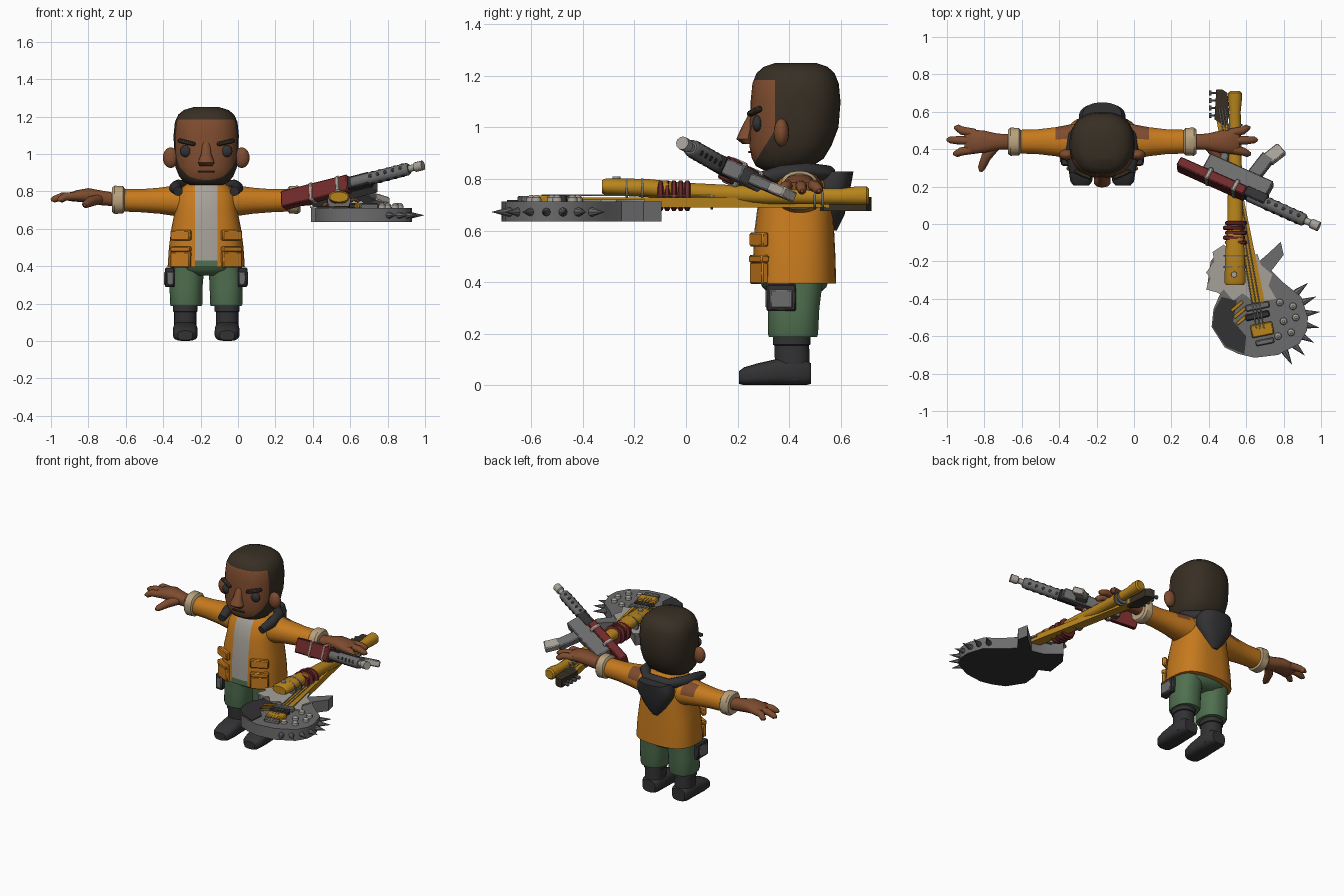
import bpy, bmesh, math
from mathutils import Vector, Matrix

if "Cube" in bpy.data.objects:
    bpy.data.objects.remove(bpy.data.objects["Cube"])

CX, CY = -0.17, 0.42


def mat(name, rgb):
    m = bpy.data.materials.new(name)
    lin = [((c / 255 + 0.055) / 1.055) ** 2.4 for c in rgb]
    m.diffuse_color = (*lin, 1)
    m.use_nodes = True
    m.node_tree.nodes["Principled BSDF"].inputs["Base Color"].default_value = m.diffuse_color
    return m


SKIN = mat("brown skin", (126, 76, 47))
HAIR = mat("dark hair", (56, 47, 36))
ORANGE = mat("orange cloth", (198, 122, 30))
BLACK = mat("charcoal", (50, 50, 52))
GREEN = mat("green cloth", (80, 112, 80))
GREY = mat("mid grey metal", (108, 108, 109))
LIGHT = mat("light grey", (166, 161, 153))
RED = mat("dark red", (112, 42, 42))
GOLD = mat("gold wood", (184, 132, 28))
TAN = mat("tan cuff", (186, 162, 126))


def finish(name, bm, *mats):
    bmesh.ops.recalc_face_normals(bm, faces=bm.faces)
    me = bpy.data.meshes.new(name)
    bm.to_mesh(me)
    bm.free()
    for m in mats:
        me.materials.append(m)
    ob = bpy.data.objects.new(name, me)
    bpy.context.collection.objects.link(ob)
    return ob


def skin_rings(rings):
    bm = bmesh.new()
    vs = [[bm.verts.new(p) for p in r] for r in rings]
    n = len(vs[0])
    for a, b in zip(vs, vs[1:]):
        for i in range(n):
            j = (i + 1) % n
            bm.faces.new((a[i], a[j], b[j], b[i]))
    bm.faces.new(vs[0])
    bm.faces.new(vs[-1])
    bmesh.ops.recalc_face_normals(bm, faces=bm.faces)
    return bm


def loft_bm(axis, stations, n=24, power=2.4):
    """stations: (centre, radius a, radius b), rounded-square rings across one axis"""
    rings = []
    for c, a, b in stations:
        ring = []
        for i in range(n):
            t = 2 * math.pi * (i + 0.5) / n
            u, v = math.cos(t), math.sin(t)
            u = math.copysign(abs(u) ** (2 / power), u) * a
            v = math.copysign(abs(v) ** (2 / power), v) * b
            off = {'X': (0, u, v), 'Y': (u, 0, v), 'Z': (u, v, 0)}[axis]
            ring.append(Vector(c) + Vector(off))
        rings.append(ring)
    return skin_rings(rings)


def loft(name, axis, stations, m, n=24, power=2.4):
    return finish(name, loft_bm(axis, stations, n, power), m)


def tube(name, pts, radii, m, n=12, M=Matrix()):
    pts = [M @ Vector(p) for p in pts]
    rings = []
    for i, p in enumerate(pts):
        d = pts[min(i + 1, len(pts) - 1)] - pts[max(i - 1, 0)]
        q = d.to_track_quat('Z', 'Y')
        rings.append([p + q @ Vector((radii[i] * math.cos(2 * math.pi * k / n),
                                      radii[i] * math.sin(2 * math.pi * k / n), 0)) for k in range(n)])
    return finish(name, skin_rings(rings), m)


def box(name, loc, size, m, rot=(0, 0, 0), M=Matrix(), bevel=0.006):
    from mathutils import Euler
    bm = bmesh.new()
    bmesh.ops.create_cube(bm, size=1)
    bmesh.ops.scale(bm, vec=size, verts=bm.verts)
    b = min(bevel, min(size) * 0.3)
    bmesh.ops.bevel(bm, geom=bm.edges[:], offset=b, segments=1, affect='EDGES')
    bm.transform(M @ Matrix.Translation(loc) @ Euler(rot).to_matrix().to_4x4())
    return finish(name, bm, m)


def ball(name, loc, size, m):
    bm = bmesh.new()
    bmesh.ops.create_uvsphere(bm, u_segments=16, v_segments=10, radius=1)
    bm.transform(Matrix.Translation(loc) @ Matrix.Diagonal((*size, 1)))
    return finish(name, bm, m)


def prism(name, pts, z0, z1, *mats):
    bm = skin_rings([[(x, y, z) for x, y in pts] for z in (z0, z1)])
    for f in bm.faces:
        if len(mats) > 1 and f.normal.z < -0.5:
            f.material_index = 1
    return finish(name, bm, *mats)


def cut(bm, co, no):
    bmesh.ops.bisect_plane(bm, geom=bm.verts[:] + bm.edges[:] + bm.faces[:], plane_co=co, plane_no=no)


# head with hair and beard
rows = [(.835, .37, .09, .07), (.85, .38, .12, .11), (.88, .395, .145, .14), (.93, .405, .165, .16),
        (1.0, .42, .172, .172), (1.1, .425, .175, .175), (1.17, .425, .168, .168),
        (1.21, .425, .15, .152), (1.235, .425, .12, .125), (1.25, .425, .07, .08)]
bm = loft_bm('Z', [((CX, y, z), a, b) for z, y, a, b in rows], 36)
beard = Vector((0, .12, -.075))
corner = Vector((CX, .345, .99))
for co, no in ((corner, (0, 1, 0)), ((0, 0, 1.185), (0, 0, 1)), (corner, beard)):
    cut(bm, co, no)
for f in bm.faces:
    c = f.calc_center_median()
    if c.y > .345 or c.z > 1.185 or (c - corner).dot(beard) > 0:
        f.material_index = 1
finish("head", bm, SKIN, HAIR)
loft("nose", 'Z', [((CX, .25, .935), .035, .03), ((CX, .228, .955), .046, .033), ((CX, .24, 1.0), .028, .025),
                   ((CX, .262, 1.06), .02, .015)], SKIN, 10)
box("mouth", (CX, .247, .905), (.09, .012, .009), HAIR)

# jacket body, open over the shirt
rows = [(.395, .42, .207, .163), (.5, .42, .2, .16), (.6, .42, .187, .155), (.7, .425, .167, .147),
        (.78, .43, .16, .135), (.825, .435, .125, .115), (.85, .43, .09, .09)]
bm = loft_bm('Z', [((CX, y, z), a, b) for z, y, a, b in rows], 36, 2.6)
for s in (-1, 1):
    cut(bm, (CX + s * .06, 0, 0), (1, 0, 0))
cut(bm, (0, 0, .43), (0, 0, 1))
for f in bm.faces:
    c = f.calc_center_median()
    if abs(c.x - CX) < .06 and c.y < .4:
        f.material_index = 1 if c.z > .43 else 2
finish("jacket", bm, ORANGE, LIGHT, GREEN)
loft("pelvis", 'Z', [((CX, CY, .35), .1, .09), ((CX, CY, .38), .17, .125), ((CX, CY, .42), .18, .14)], GREEN)

# hood hanging behind the neck, with a collar
loft("hood", 'Z', [((CX, .55, .60), .025, .035), ((CX, .56, .66), .075, .055), ((CX, .565, .74), .125, .068),
                   ((CX, .57, .80), .125, .075), ((CX, .575, .83), .105, .075)], BLACK)
collar = [(-.15, .28, .80), (-.165, .37, .82), (-.15, .47, .83), (-.08, .55, .82)]
path = collar + [(-x, y, z) for x, y, z in reversed(collar)]
tube("collar", [(CX + x, y, z) for x, y, z in path], [.025] + [.033] * 6 + [.025], BLACK)

# mirrored parts
for s, side in ((-1, "left"), (1, "right")):
    def P(o, y, z):
        return (CX + s * o, y, z)
    ball(side + "_ear", P(.19, .37, .98), (.042, .03, .055), SKIN)
    ball(side + "_eye", P(.108, .277, 1.015), (.032, .02, .032), BLACK)
    box(side + "_eyebrow", P(.105, .266, 1.062), (.1, .025, .022), HAIR, (0, -s * .22, s * .42))
    # sleeve with a shoulder patch
    rows = [(.07, .74, .1, .085), (.16, .75, .095, .083), (.25, .75, .078, .07), (.35, .75, .066, .062),
            (.45, .752, .064, .06)]
    bm = loft_bm('X', [(P(o, .44, z), a, b) for o, z, a, b in rows], 24, 2.2)
    for f in bm.faces:
        o = abs(f.calc_center_median().x - CX)
        if .15 < o < .26 and f.normal.y > .15 and f.normal.z > .25:
            f.material_index = 1
    finish(side + "_sleeve", bm, ORANGE, SKIN)
    loft(side + "_cuff", 'X', [(P(o, .44, .755), r, r) for o, r in
                               ((.435, .06), (.445, .074), (.49, .076), (.503, .066), (.503, .04))], TAN)
    # hand
    rows = [(.48, .755, .04, .036), (.56, .765, .044, .04), (.63, .778, .06, .04), (.70, .775, .066, .03),
            (.735, .768, .056, .02)]
    loft(side + "_palm", 'X', [(P(o, .44, z), a, b) for o, z, a, b in rows], SKIN, 16)
    for k, (y0, o1, y1) in enumerate(((.485, .785, .515), (.445, .825, .45), (.4, .79, .375))):
        tube(f"{side}_finger_{k}", [P(.68, y0, .775), P((.68 + o1) / 2 + .02, (y0 + y1) / 2, .772),
                                    P(o1 - .01, y1, .757), P(o1 + .006, y1, .755)], [.024, .022, .018, .007], SKIN, 10)
    tube(side + "_thumb", [P(.57, .42, .76), P(.62, .36, .745), P(.645, .3, .73), P(.65, .28, .727)],
         [.028, .027, .02, .008], SKIN, 10)
    # jacket pockets
    for z, h, d, tag in ((.565, .055, .03, "chest_flap"), (.49, .03, .036, "pocket_flap"), (.435, .085, .028, "pocket")):
        box(f"{side}_{tag}", P(.135, .283, z), (.115, d, h), ORANGE, (0, 0, s * .45))
    # trousers, pouch and boot
    loft(side + "_trouser", 'Z', [(P(.107, .415, .187), .083, .094), (P(.107, .415, .2), .088, .098),
                                  (P(.107, .418, .3), .089, .1), (P(.1, .42, .41), .092, .112)], GREEN)
    box(side + "_pouch", P(.195, .37, .34), (.05, .115, .105), BLACK)
    box(side + "_pouch_face", P(.212, .37, .335), (.025, .09, .075), GREY)
    box(side + "_pouch_front", P(.192, .315, .335), (.035, .012, .07), GREY)
    loft(side + "_boot_shaft", 'Z', [(P(.112, .415, .02), .06, .068), (P(.112, .41, .155), .06, .068),
                                     (P(.112, .41, .158), .067, .074), (P(.112, .41, .19), .067, .074)], BLACK)
    foot = [(.485, .045, .048, .04), (.465, .05, .062, .05), (.36, .052, .066, .052), (.28, .043, .067, .043),
            (.225, .035, .058, .035), (.206, .03, .04, .025)]
    loft(side + "_boot_foot", 'Y', [(P(.112, y, z), a, b) for y, z, a, b in foot], BLACK, 20, 3)

# guitar body with a dark back
outline = [(.47, -.12), (.41, -.2), (.39, -.34), (.46, -.375), (.425, -.455), (.415, -.55), (.485, -.66),
           (.56, -.695), (.645, -.715), (.77, -.70), (.885, -.64), (.925, -.57), (.93, -.5), (.895, -.39),
           (.795, -.31), (.735, -.25), (.80, -.165), (.785, -.095), (.715, -.16), (.645, -.22), (.56, -.2)]
prism("guitar_body", outline, .635, .712, GREY, BLACK)
prism("guitar_dark_panel", [(.43, -.46), (.42, -.55), (.49, -.655), (.59, -.695), (.6, -.6), (.53, -.52),
                            (.55, -.41), (.47, -.39)], .711, .718, BLACK)
prism("guitar_light_plate", [(.48, -.11), (.42, -.15), (.43, -.2), (.385, -.26), (.41, -.29), (.385, -.35), (.46, -.37),
                             (.48, -.35), (.53, -.41), (.58, -.37), (.65, -.42), (.76, -.4), (.72, -.33), (.74, -.27),
                             (.68, -.22), (.66, -.16), (.58, -.19)], .711, .72, LIGHT)
for k in range(3):
    box(f"warning_stripe_{k}", (.55 + .015 * k, -.44 - .035 * k, .718), (.08, .018, .008), GOLD, (0, 0, .7))
for k, y in enumerate((-.44, -.49)):
    box(f"pickup_{k}", (.66, y, .722), (.13, .035, .03), BLACK if k else GREY, (0, 0, .2))
box("bridge", (.685, -.565, .722), (.12, .07, .03), GOLD, (0, 0, .2))
box("tailpiece", (.70, -.63, .72), (.1, .03, .03), GREY, (0, 0, .2))
for k, (x, y) in enumerate(((.85, -.44), (.80, -.52), (.84, -.58), (.865, -.5), (.77, -.6), (.78, -.42))):
    tube(f"stud_{k}", [(x, y, .71), (x, y, .728), (x, y, .738)], [.02, .018, .006], LIGHT)
for k in range(7):
    a = math.radians(-62 + 17 * k)
    c, d = Vector((.71, -.50, .672)), Vector((math.cos(a), math.sin(a), 0))
    tube(f"spike_{k}", [c + d * .2, c + d * .215, c + d * .285], [.018, .018, .001], GREY, 8)

# guitar neck, strings and headstock
prism("guitar_neck", [(.44, .56), (.50, .56), (.70, -.42), (.63, -.42)], .69, .728, GOLD)
for k in range(3):
    tube(f"string_{k}", [(.455 + .015 * k, .62, .732), (.655 + .02 * k, -.56, .738)], [.003, .003], LIGHT, 6)
prism("headstock", [(.43, .56), (.49, .52), (.51, .58), (.50, .70), (.47, .72), (.44, .72)], .675, .73, HAIR)
for k in range(4):
    y = .58 + .04 * k
    tube(f"tuning_peg_{k}", [(.46, y, .70), (.415, y, .70), (.414, y, .70), (.40, y, .70)],
         [.006, .006, .013, .013], GREY, 8)

# wooden bat handle lashed to the guitar
rows = [(-.325, .77, .05, .026), (-.31, .77, .058, .033), (-.15, .765, .052, .036), (0, .75, .042, .036),
        (.3, .737, .037, .034), (.6, .732, .031, .031), (.66, .735, .037, .037), (.70, .735, .037, .037), (.71, .735, .028, .028)]
loft("bat", 'Y', [((.54, y, z), a, b) for y, z, a, b in rows], GOLD, 16, 2.2)
for k in range(5):
    y = .005 - .026 * k
    loft(f"red_wrap_{k}", 'Y', [((.54 + .006 * (-1) ** k, y + d, .735), r, r) for d, r in
                                ((-.012, .05), (-.006, .06), (.006, .06), (.012, .05))], RED, 16)
for k, y in enumerate((-.17, -.23, .1, .5, .53)):
    loft(f"wire_wrap_{k}", 'Y', [((.54, y + d, .752 - .03 * (y > 0)), .062 - .02 * (y > 0), .05 - .01 * (y > 0))
                                 for d in (-.005, .005)], GREY, 16)
tube("bat_bolt", [(.535, -.27, .78), (.535, -.27, .81)], [.018, .015], LIGHT)

# gun, built along its barrel
X = Vector((.75, -.335, .19)).normalized()
Y = Vector((.41, .91, -.40))
Y = (Y - X * X.dot(Y)).normalized()
Z = X.cross(Y)
G = Matrix.Translation((.24, .32, .75)) @ Matrix((X, Y, Z)).transposed().to_4x4()
box("gun_red_stock", (.2, 0, 0), (.4, .055, .095), RED, M=G)
box("gun_receiver", (.32, .07, 0), (.38, .1, .065), GREY, M=G)
box("gun_rail", (.46, .01, .0), (.13, .06, .07), BLACK, M=G)
box("gun_grip", (.19, .15, 0), (.06, .14, .045), GREY, (0, 0, .35), M=G)
box("gun_magazine", (.40, .17, 0), (.075, .16, .042), GREY, (0, 0, -.15), M=G)
box("gun_magazine_end", (.435, .275, 0), (.072, .1, .042), LIGHT, (0, 0, -.4), M=G)
for k, x in enumerate((.18, .34)):
    box(f"gun_band_{k}", (x, .005, 0), (.025, .07, .105), LIGHT, M=G)
tube("gun_barrel_shroud", [(.42, 0, 0), (.75, 0, 0), (.76, 0, 0)], [.034, .034, .026], GREY, 12, G)
for k in range(5):
    for a in (0, 1, 2, 3):
        d = Vector((0, math.cos(a * math.pi / 2), math.sin(a * math.pi / 2)))
        p = Vector((.54 + .045 * k, 0, 0))
        tube(f"shroud_hole_{k}_{a}", [p + d * .03, p + d * .0355], [.011, .011], BLACK, 8, G)
tube("gun_muzzle", [(.75, 0, 0), (.79, 0, 0), (.795, 0, 0), (.842, 0, 0)], [.018, .018, .026, .026], LIGHT, 12, G)

# smooth shading with sharp edges kept
bpy.ops.object.select_all(action='SELECT')
bpy.context.view_layer.objects.active = bpy.data.objects["head"]
bpy.ops.object.shade_smooth_by_angle(angle=math.radians(40))
